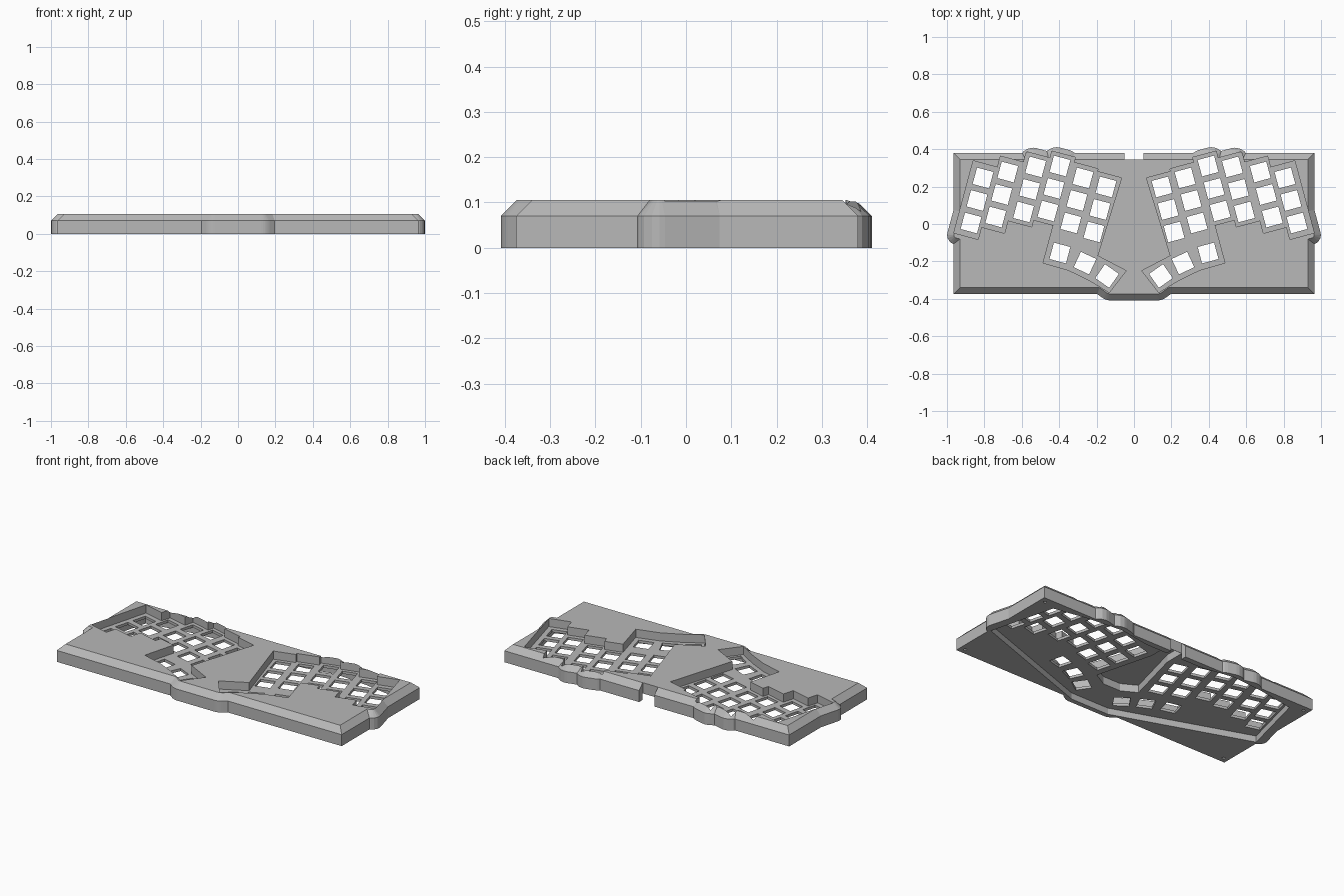
import bpy, bmesh
from math import radians, cos, sin
from mathutils import Vector

old = bpy.data.objects.get("Cube")
if old:
    bpy.data.objects.remove(old)

grey = bpy.data.materials.new("case_grey")
grey.use_nodes = True
colour = (0.48, 0.48, 0.48, 1)
grey.diffuse_color = colour
grey.node_tree.nodes["Principled BSDF"].inputs["Base Color"].default_value = colour

TOP, SHOULDER, CHAMFER = 0.105, 0.07, 0.035
PLATE_TOP, PLATE_BOTTOM = 0.055, 0.039
PITCH, HOLE, TILT = 0.1245, 0.0455, radians(15)


def edge_normals(pts, i):
    a = (pts[i] - pts[i - 1]).normalized()
    b = (pts[(i + 1) % len(pts)] - pts[i]).normalized()
    return Vector((-a.y, a.x)), Vector((-b.y, b.x))


def inset(pts, d):
    out = []
    for i, p in enumerate(pts):
        n1, n2 = edge_normals(pts, i)
        out.append(p + (n1 + n2) * (d / (1 + n1.dot(n2))))
    return out


def rounded(pts, r, steps=5):
    out = []
    for i, c in enumerate(inset(pts, r)):
        n1, n2 = edge_normals(pts, i)
        for k in range(steps + 1):
            out.append(c - n1.lerp(n2, k / steps).normalized() * r)
    return out


def turned(u, v, angle):
    return Vector((u * cos(angle) - v * sin(angle), u * sin(angle) + v * cos(angle)))


def square(x, y, half, angle):
    corners = [(-half, -half), (half, -half), (half, half), (-half, half)]
    return [Vector((x, y)) + turned(u, v, angle) for u, v in corners]


def flipped(pts):
    return [Vector((-p.x, p.y)) for p in reversed(pts)]


def mirrored_outline(half):
    # half runs counter-clockwise on the +x side
    pts = [Vector(p) for p in half]
    return pts + flipped(pts)


def stack(name, rings):
    """Solid through rings of (outline, z)."""
    bm = bmesh.new()
    loops = [[bm.verts.new((p.x, p.y, z)) for p in pts] for pts, z in rings]
    n = len(loops[0])
    for lo, hi in zip(loops, loops[1:]):
        for i in range(n):
            j = (i + 1) % n
            bm.faces.new((lo[i], lo[j], hi[j], hi[i]))
    bm.faces.new(loops[0][::-1])
    bm.faces.new(loops[-1])
    mesh = bpy.data.meshes.new(name)
    bm.to_mesh(mesh)
    bm.free()
    mesh.materials.append(grey)
    obj = bpy.data.objects.new(name, mesh)
    bpy.context.scene.collection.objects.link(obj)
    return obj


def shell(name, pts):
    return stack(name, [(pts, 0), (pts, SHOULDER), (inset(pts, CHAMFER), TOP)])


def prism(name, pts, z0, z1):
    return stack(name, [(pts, z0), (pts, z1)])


def combine(target, tool, operation):
    mod = target.modifiers.new("boolean", 'BOOLEAN')
    mod.operation = operation
    mod.solver = 'EXACT'
    mod.object = tool
    bpy.context.view_layer.update()
    graph = bpy.context.evaluated_depsgraph_get()
    result = bpy.data.meshes.new_from_object(target.evaluated_get(graph))
    target.modifiers.clear()
    target.data = result
    bpy.data.objects.remove(tool)


# Key layout of one half: top key of each column, outermost first
columns = [(0.807, 0.246), (0.675, 0.278), (0.526, 0.305),
           (0.396, 0.310), (0.273, 0.246), (0.150, 0.198)]
thumbs = [(0.396, -0.155, 15), (0.262, -0.209, 25), (0.144, -0.278, 35)]
keys = [(x + row * PITCH * sin(TILT), y - row * PITCH * cos(TILT), TILT)
        for x, y in columns for row in range(3)]
keys += [(x, y, radians(a)) for x, y, a in thumbs]

# Well outline: stepped column tops, thumb cluster, stepped column bottoms
centres = [turned(x, y, -TILT) for x, y in columns]
sides = [0.918] + [(a.x + b.x) / 2 for a, b in zip(centres, centres[1:])] + [0.128]
margins = [0.075, 0.072, 0.066, 0.066, 0.068, 0.068]
tops, bottoms = [], []
for i, c in enumerate(centres):
    tops += [turned(u, c.y + margins[i], TILT) for u in sides[i:i + 2]]
    if i < 4:
        left = 0.415 if i == 3 else sides[i + 1]
        low = c.y - 2 * PITCH - margins[i]
        bottoms += [turned(u, low, TILT) for u in (sides[i], left)]
thumb_edge = [(0.195, -0.17), (0.042, -0.25), (0.132, -0.366),
              (0.237, -0.302), (0.35, -0.247), (0.486, -0.208)]
well = tops + [Vector(p) for p in thumb_edge] + bottoms[::-1]

# Case body with chamfered top
case = shell("keyboard_case", mirrored_outline([(0.965, -0.375), (0.965, 0.38)]))

# Bulges around the outer and rear keys, and at the front centre
bulges = [(0.807, 0.244, 0.108, 0.06), (0.839, 0.126, 0.108, 0.06),
          (0.872, -0.015, 0.113, 0.05), (0.522, 0.301, 0.101, 0.075),
          (0.396, 0.304, 0.101, 0.075)]
for s in (1, -1):
    for x, y, half, r in bulges:
        combine(case, shell("bulge", rounded(square(s * x, y, half, s * TILT), r)), 'UNION')
front = mirrored_outline([(0.15, -0.409), (0.25, -0.335), (0.25, -0.15)])
combine(case, shell("front_bulge", rounded(front, 0.08)), 'UNION')

# Sunken key wells
for pts in (well, flipped(well)):
    combine(case, prism("well_cutter", pts, PLATE_TOP, 0.2), 'DIFFERENCE')

# Hollow underside, with a deeper controller bay between the wells
under = mirrored_outline([(0.13, -0.38), (0.955, -0.09), (0.85, 0.32), (0.62, 0.36),
                          (0.40, 0.38), (0.2, 0.345), (0.06, 0.345)])
combine(case, prism("underside_cutter", under, -0.1, PLATE_BOTTOM), 'DIFFERENCE')
bay = mirrored_outline([(0.06, -0.19), (0.15, -0.14), (0.055, 0.22), (0.055, 0.343)])
combine(case, prism("bay_cutter", bay, -0.1, 0.085), 'DIFFERENCE')

# Switch holes
for s in (1, -1):
    for x, y, a in keys:
        combine(case, prism("switch_cutter", square(s * x, y, HOLE, s * a), -0.1, 0.2), 'DIFFERENCE')

# Cable gap in the rear wall
gap = mirrored_outline([(0.052, 0.344), (0.052, 0.5)])
combine(case, prism("cable_cutter", gap, -0.1, 0.2), 'DIFFERENCE')

# Screw holes under the corners
for x in (-0.93, 0.93):
    for y in (-0.34, 0.345):
        hole = rounded(square(x, y, 0.009, 0), 0.008, 2)
        combine(case, prism("screw_cutter", hole, -0.1, 0.04), 'DIFFERENCE')

for p in case.data.polygons:
    p.use_smooth = False
